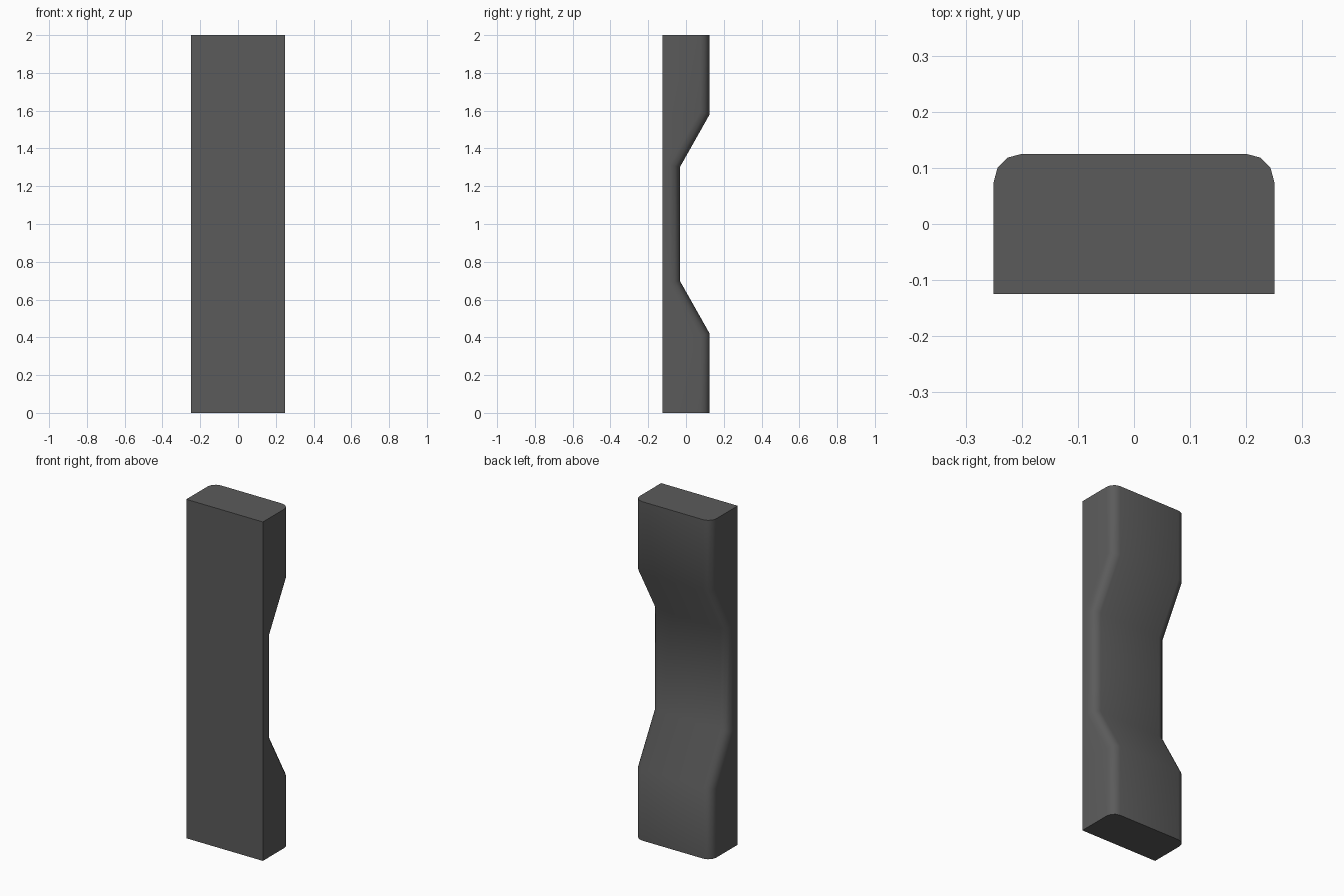
import bpy, bmesh, math

if "Cube" in bpy.data.objects:
    bpy.data.objects.remove(bpy.data.objects["Cube"])

mat = bpy.data.materials.new("dark grey")
mat.diffuse_color = (0.105, 0.105, 0.105, 1)
mat.use_nodes = True
mat.node_tree.nodes["Principled BSDF"].inputs["Base Color"].default_value = mat.diffuse_color

HALF_W, FRONT, R, SEG = 0.25, -0.125, 0.05, 3
# side profile of the back: height, depth, mitre direction of the rounded edge
levels = [(0, 0.125, 0), (0.42, 0.125, -1), (0.70, -0.033, -1),
          (1.30, -0.033, 1), (1.58, 0.125, 1), (2.0, 0.125, 0)]
MITRE = math.tan(math.radians(29.4) / 2)

# half outline of the rounded back edge: x and inset from the back
corner = [(HALF_W - R + R * math.cos(a), R - R * math.sin(a))
          for a in (math.pi / 2 * i / SEG for i in range(SEG + 1))]
outline = corner + [(-x, d) for x, d in reversed(corner)]

# bar lofted through the levels, with a waist cut into its back
bm = bmesh.new()
rings = []
for z, back, m in levels:
    ring = [bm.verts.new((HALF_W, FRONT, z))]
    ring += [bm.verts.new((x, back - d, z + m * d * MITRE)) for x, d in outline]
    ring.append(bm.verts.new((-HALF_W, FRONT, z)))
    rings.append(ring)
for low, high in zip(rings, rings[1:]):
    n = len(low)
    for i in range(n):
        j = (i + 1) % n
        bm.faces.new((low[i], low[j], high[j], high[i]))
bm.faces.new(rings[0])
bm.faces.new(rings[-1])
bmesh.ops.recalc_face_normals(bm, faces=bm.faces)

mesh = bpy.data.meshes.new("waisted_bar")
bm.to_mesh(mesh)
bm.free()
mesh.materials.append(mat)
bar = bpy.data.objects.new("waisted_bar", mesh)
bpy.context.collection.objects.link(bar)
bpy.context.view_layer.objects.active = bar
bar.select_set(True)
bpy.ops.object.shade_smooth_by_angle(angle=math.radians(40))
